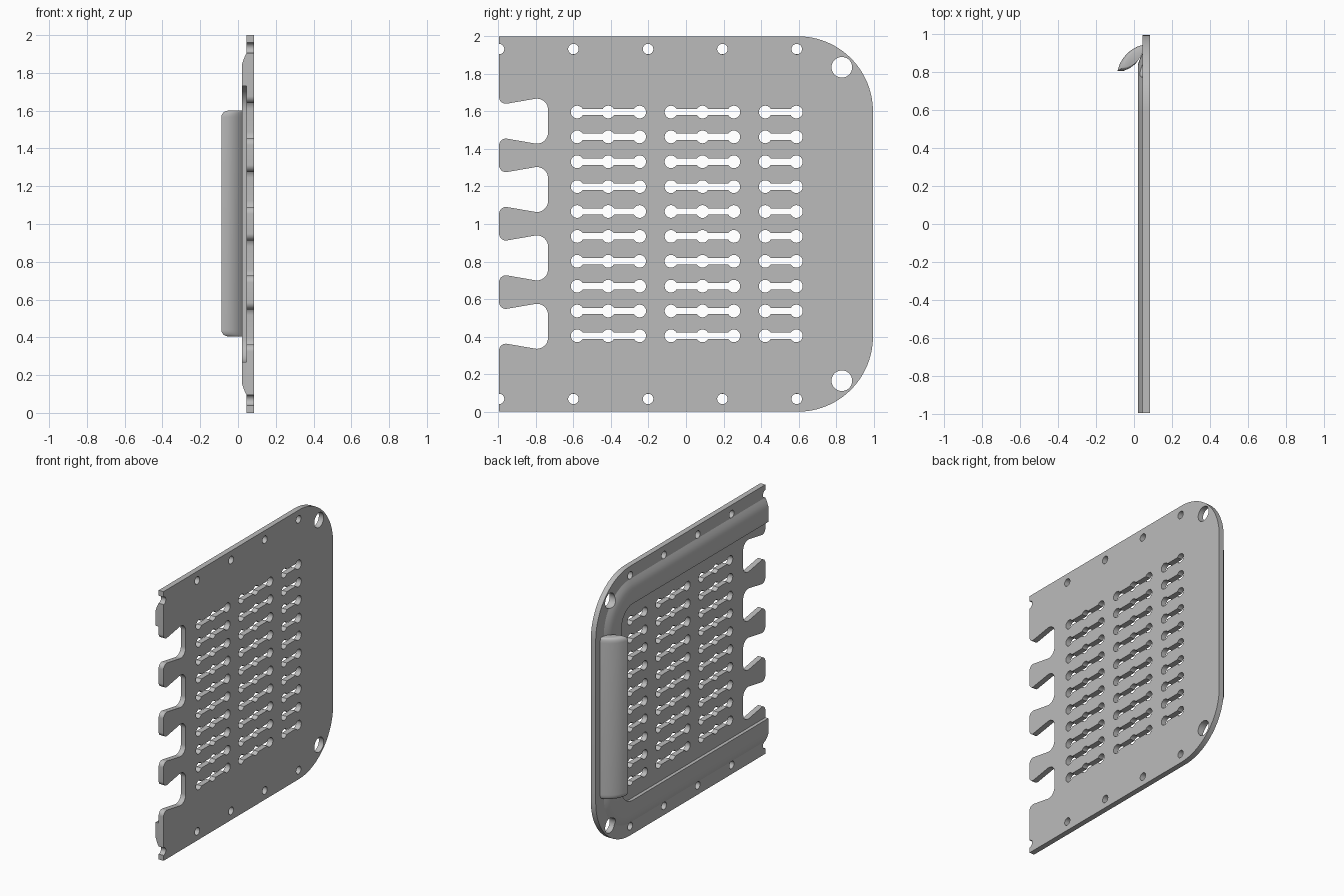
import bpy, bmesh, math
from mathutils import Vector, Matrix

cube = bpy.data.objects.get("Cube")
if cube:
    bpy.data.objects.remove(cube, do_unlink=True)

EDGE = 0.996          # half width along y
RADIUS = 0.4          # plate corner radius
FACE, BACK = 0.045, 0.085
CORNER_HOLES = [(0.83, 1.835), (0.83, 0.165)]

grey = bpy.data.materials.new("plain_grey")
grey.use_nodes = True
colour = (0.5, 0.5, 0.5, 1)
grey.diffuse_color = colour
grey.node_tree.nodes["Principled BSDF"].inputs["Base Color"].default_value = colour


def finish(name, bm):
    bmesh.ops.recalc_face_normals(bm, faces=bm.faces)
    mesh = bpy.data.meshes.new(name)
    bm.to_mesh(mesh)
    bm.free()
    obj = bpy.data.objects.new(name, mesh)
    bpy.context.collection.objects.link(obj)
    mesh.materials.append(grey)
    return obj


def smooth(obj):
    bpy.ops.object.select_all(action='DESELECT')
    obj.select_set(True)
    bpy.context.view_layer.objects.active = obj
    bpy.ops.object.shade_smooth_by_angle(angle=math.radians(30))


def arc(c, r, start, end, steps):
    angles = [math.radians(start + (end - start) * i / steps) for i in range(steps + 1)]
    return [(c[0] + r * math.cos(a), c[1] + r * math.sin(a)) for a in angles]


def fillet(p, before, after, length, steps=8):
    p = Vector(p)
    u, v = (Vector(before) - p).normalized(), (Vector(after) - p).normalized()
    half = u.angle(v) / 2
    centre = p + (u + v).normalized() * length / math.cos(half)
    r = length * math.tan(half)
    a, b = p + u * length - centre, p + v * length - centre
    return [tuple(centre + a.lerp(b, i / steps).normalized() * r) for i in range(steps + 1)]


def notch(z):
    # Flared cut in the open edge, listed upwards
    m, w = 0.086, 0.131
    pts = [(-EDGE, z - 0.18), (-EDGE, z - m), (-0.735, z - w),
           (-0.735, z + w), (-EDGE, z + m), (-EDGE, z + 0.18)]
    out = []
    for i, length in zip(range(1, 5), (0.043, 0.07, 0.07, 0.043)):
        out += fillet(pts[i], pts[i - 1], pts[i + 1], length)
    return out


def slot(ys, z, r=0.034):
    # Round holes joined by a narrow bar
    top, low = [], []
    for y in ys:
        a = 180 if y == ys[0] else 150
        b = 0 if y == ys[-1] else 30
        top += arc((y, z), r, a, b, 10)
        low += arc((y, z), r, -a, -b, 10)
    if top[0] == low[0]:
        low = low[1:]
    return top + low[::-1]


def u_path(d, steps=24):
    # Inset of the plate outline, from the top edge round to the bottom edge
    c = EDGE - RADIUS
    return ([(-EDGE, 2 - d)] + arc((c, 2 - RADIUS), RADIUS - d, 90, 0, steps)
            + arc((c, RADIUS), RADIUS - d, 0, -90, steps) + [(-EDGE, d)])


# Plate outline: rounded far side, half holes and notches on the open edge
outline = u_path(0)
outline += arc((-EDGE, 0.068), 0.028, -90, 90, 12)
for i in range(4):
    outline += notch(0.455 + 0.3643 * i)
outline += arc((-EDGE, 1.932), 0.028, -90, 90, 12)
loops = [outline]

# Small rim holes, corner holes and the slot grid
for z in (0.068, 1.932):
    loops += [arc((y, z), 0.028, 0, 345, 23) for y in (-0.6, -0.202, 0.194, 0.59)]
loops += [arc(c, 0.055, 0, 350, 35) for c in CORNER_HOLES]
for row in range(10):
    z = 0.404 + 0.1325 * row
    for ys in ((-0.58, -0.414, -0.247), (-0.08, 0.088, 0.255), (0.422, 0.588)):
        loops.append(slot(ys, z))

# Plate: filled flat curve with thickness, turned upright
curve = bpy.data.curves.new("plate_outline", 'CURVE')
curve.dimensions = '2D'
curve.fill_mode = 'BOTH'
curve.extrude = (BACK - FACE) / 2
for pts in loops:
    spline = curve.splines.new('POLY')
    spline.points.add(len(pts) - 1)
    for point, (y, z) in zip(spline.points, pts):
        point.co = (y, z, 0, 1)
    spline.use_cyclic_u = True
helper = bpy.data.objects.new("plate_outline", curve)
bpy.context.collection.objects.link(helper)
depsgraph = bpy.context.evaluated_depsgraph_get()
filled = bpy.data.meshes.new_from_object(helper.evaluated_get(depsgraph))
bm = bmesh.new()
bm.from_mesh(filled)
bpy.data.objects.remove(helper, do_unlink=True)
bpy.data.meshes.remove(filled)
bmesh.ops.remove_doubles(bm, verts=bm.verts, dist=0.00005)
upright = Matrix(((0, 0, 1, (FACE + BACK) / 2), (1, 0, 0, 0), (0, 1, 0, 0), (0, 0, 0, 1)))
bm.transform(upright)
smooth(finish("plate", bm))


def skin(rings):
    bm = bmesh.new()
    rows = [[bm.verts.new(p) for p in ring] for ring in rings]
    n = len(rows[0])
    for a, b in zip(rows, rows[1:]):
        for i in range(n):
            bm.faces.new((a[i], a[(i + 1) % n], b[(i + 1) % n], b[i]))
    bm.faces.new(rows[0])
    bm.faces.new(rows[-1])
    return bm


# Raised rim: section of (inset, x) swept round the outline
section = [(0.095, FACE + 0.003), (0.095, FACE), (0.107, 0.039), (0.125, 0.031),
           (0.157, 0.02), (0.27, 0.02), (0.27, FACE + 0.003)]
paths = [[(x, y, z) for y, z in u_path(d)] for d, x in section]
rim = finish("raised_rim", skin(list(zip(*paths))))

# Clear the corner holes through the rim
for y, z in CORNER_HOLES:
    bpy.ops.mesh.primitive_cylinder_add(vertices=36, radius=0.055, depth=0.3,
                                        location=(0.04, y, z), rotation=(0, math.pi / 2, 0))
    cutter = bpy.context.object
    cutter.name = "hole_cutter"
    cutter.hide_render = True
    cut = rim.modifiers.new("hole", 'BOOLEAN')
    cut.operation = 'DIFFERENCE'
    cut.solver = 'EXACT'
    cut.object = cutter
    bpy.context.view_layer.objects.active = rim
    bpy.ops.object.modifier_apply(modifier=cut.name)
    bpy.data.objects.remove(cutter, do_unlink=True)
smooth(rim)

# Pull handle: leaf section along z, rounded at both ends
leaf = [(0.048, 0.945), (0.02, 0.937), (-0.008, 0.922), (-0.035, 0.901), (-0.058, 0.874),
        (-0.075, 0.845), (-0.088, 0.806), (-0.055, 0.808), (-0.022, 0.822),
        (0.008, 0.845), (0.03, 0.875), (0.048, 0.91)]
root, r = Vector((0.048, 0.9)), 0.035
rings = []
for end, side in ((0.405, 1), (1.6, -1)):
    group = []
    for i in range(7):
        a = math.pi / 2 * i / 6
        scale = 1 - r * (1 - math.sin(a)) / 0.136
        z = end + side * r * (1 - math.cos(a))
        group.append([(*(root + (Vector(p) - root) * scale), z) for p in leaf])
    rings += group if side == 1 else group[::-1]
smooth(finish("pull_handle", skin(rings)))
